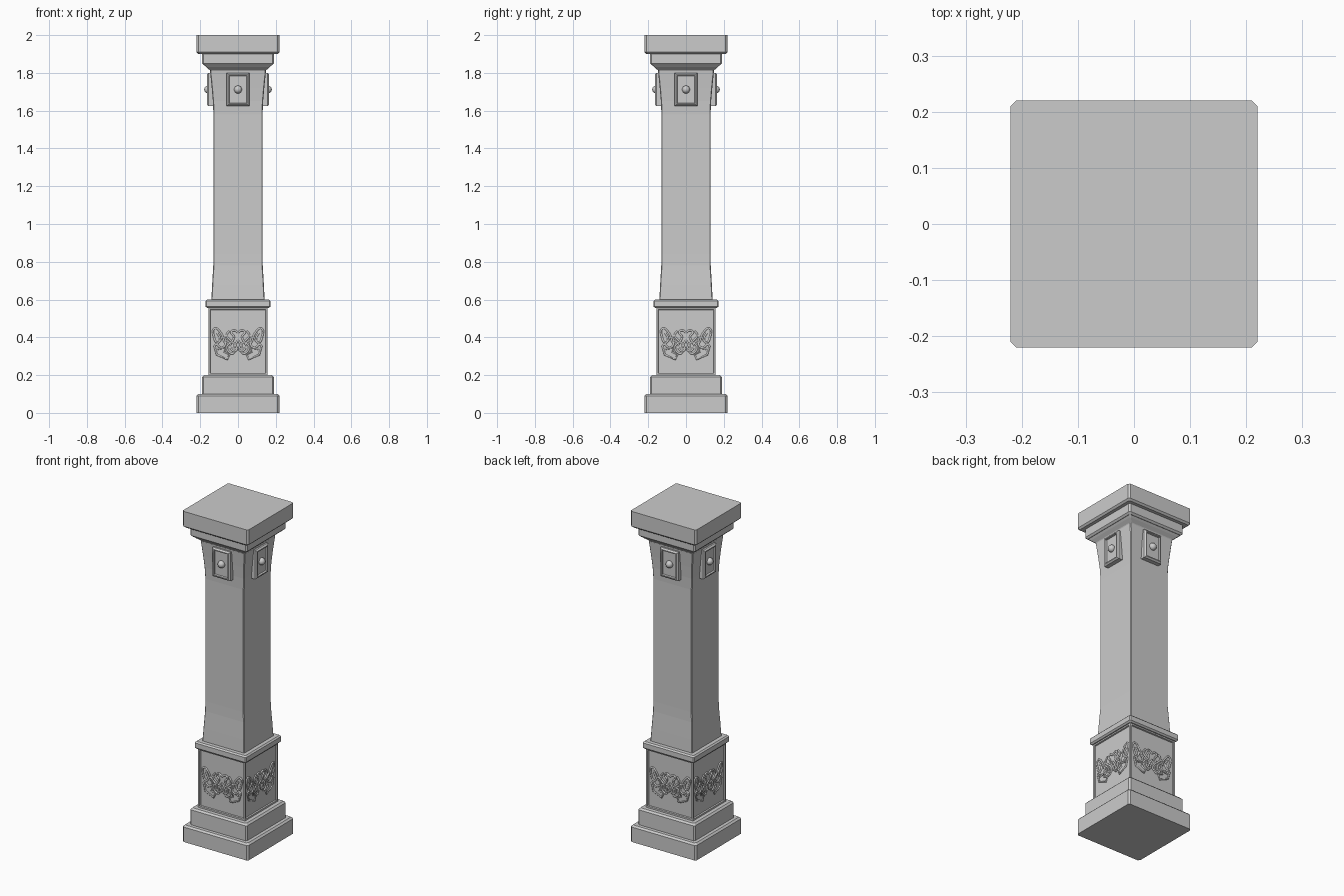
import bpy, bmesh, math

if "Cube" in bpy.data.objects:
    bpy.data.objects.remove(bpy.data.objects["Cube"])


def add_object(name, mesh, turn=0):
    ob = bpy.data.objects.new(name, mesh)
    ob.rotation_euler.z = turn * math.pi / 2
    bpy.context.collection.objects.link(ob)
    return ob


def four_sides(name, mesh):
    for k, side in enumerate(("front", "right", "back", "left")):
        add_object(f"{name}_{side}", mesh, k)


def square_stack(name, profile, c):
    """Loft chamfered squares through (z, half width) pairs."""
    bm = bmesh.new()
    rings = []
    for z, h in profile:
        pts = []
        for sx, sy in ((1, -1), (1, 1), (-1, 1), (-1, -1)):
            pair = [(sx * (h - c), sy * h), (sx * h, sy * (h - c))]
            pts += pair if sx * sy < 0 else pair[::-1]
        rings.append([bm.verts.new((x, y, z)) for x, y in pts])
    for a, b in zip(rings, rings[1:]):
        for i in range(8):
            j = (i + 1) % 8
            bm.faces.new((a[i], a[j], b[j], b[i]))
    bm.faces.new(rings[0][::-1])
    bm.faces.new(rings[-1])
    return finish(name, bm)


def finish(name, bm):
    bmesh.ops.recalc_face_normals(bm, faces=bm.faces)
    me = bpy.data.meshes.new(name)
    bm.to_mesh(me)
    bm.free()
    return me


def box(x0, x1, y0, y1, z0, z1):
    bm = bmesh.new()
    bmesh.ops.create_cube(bm, size=1)
    for v in bm.verts:
        v.co = ((x0 + x1) / 2 + v.co.x * (x1 - x0),
                (y0 + y1) / 2 + v.co.y * (y1 - y0),
                (z0 + z1) / 2 + v.co.z * (z1 - z0))
    bm.normal_update()
    return bm


def recess(bm, faces, border, slope, depth):
    bmesh.ops.inset_individual(bm, faces=faces, thickness=border)
    bmesh.ops.inset_individual(bm, faces=faces, thickness=slope, depth=-depth)


# Stepped base, shaft and capital
stacks = {
    "base_plinth": ([(0, .22), (.09, .22), (.10, .21)], .01),
    "base_step": ([(.10, .19), (.19, .19), (.20, .18)], .008),
    "pedestal_cap": ([(.555, .163), (.563, .172), (.592, .172), (.60, .164)], .006),
    "shaft": ([(.60, .141), (.68, .137), (.78, .131), (.84, .13), (1.58, .13),
               (1.65, .133), (1.72, .139), (1.81, .148)], .004),
    "capital_cove": ([(1.80, .142), (1.815, .15), (1.83, .168), (1.845, .182)], .006),
    "capital_step": ([(1.84, .18), (1.85, .19), (1.90, .19)], .008),
    "capital_slab": ([(1.90, .21), (1.91, .22), (2.0, .22)], .01),
}
for name, (profile, c) in stacks.items():
    add_object(name, square_stack(name, profile, c))

# Pedestal with a sunken panel on each side
bm = box(-.157, .157, -.157, .157, .20, .557)
recess(bm, [f for f in bm.faces if abs(f.normal.z) < .5], .014, .003, .008)
add_object("pedestal", finish("pedestal", bm))

# Framed brackets below the capital
bm = box(-.06, .06, -.165, -.12, 1.625, 1.80)
front = [f for f in bm.faces if f.normal.y < -.5]
bmesh.ops.bevel(bm, geom=list(front[0].edges), offset=.008, segments=1, affect='EDGES')
bm.normal_update()
front = [f for f in bm.faces if f.normal.y < -.99]
recess(bm, front, .008, .003, .010)
four_sides("bracket", finish("bracket", bm))

# Round studs on the brackets
bm = bmesh.new()
bmesh.ops.create_uvsphere(bm, u_segments=20, v_segments=12, radius=.021)
bmesh.ops.translate(bm, verts=bm.verts, vec=(0, -.158, 1.712))
for f in bm.faces:
    f.smooth = True
four_sides("bracket_stud", finish("bracket_stud", bm))

# Mirrored interlaced knot relief: (x, z) paths, closed or not, rounded or not
straps = [
    ([(.072, .375), (.092, .425), (.124, .447), (.128, .405), (.106, .372),
      (.096, .395), (.11, .422)], False, True),
    ([(.115, .365), (.085, .345), (.066, .365), (.078, .40), (.10, .375),
      (.125, .355)], False, True),
    ([(.125, .355), (.112, .308), (.057, .283), (.045, .31), (.072, .322),
      (.066, .343), (.108, .338)], False, False),
    ([(.0, .425), (.022, .437), (.036, .425), (.022, .405), (.03, .38),
      (.058, .352), (.05, .325), (.025, .315), (.022, .345), (.0, .385)], False, True),
    ([(.045, .435), (.06, .41), (.042, .385), (.015, .36), (.01, .33),
      (.035, .335), (.04, .365), (.062, .385)], False, True),
]
curve = bpy.data.curves.new("knot_paths", 'CURVE')
curve.dimensions = '3D'
curve.bevel_depth = .0055
curve.bevel_resolution = 1
curve.resolution_u = 5
curve.use_fill_caps = True
for path, closed, rounded in straps:
    for side in (-1, 1):
        s = curve.splines.new('BEZIER')
        s.bezier_points.add(len(path) - 1)
        s.use_cyclic_u = closed
        for p, (x, z) in zip(s.bezier_points, path):
            p.co = (side * x, -.150, z)
            p.handle_left_type = p.handle_right_type = 'AUTO' if rounded else 'VECTOR'
helper = add_object("knot_paths", curve)
bpy.context.view_layer.update()
knot = bpy.data.meshes.new_from_object(
    helper.evaluated_get(bpy.context.evaluated_depsgraph_get()))
bpy.data.objects.remove(helper)
four_sides("knot_relief", knot)
